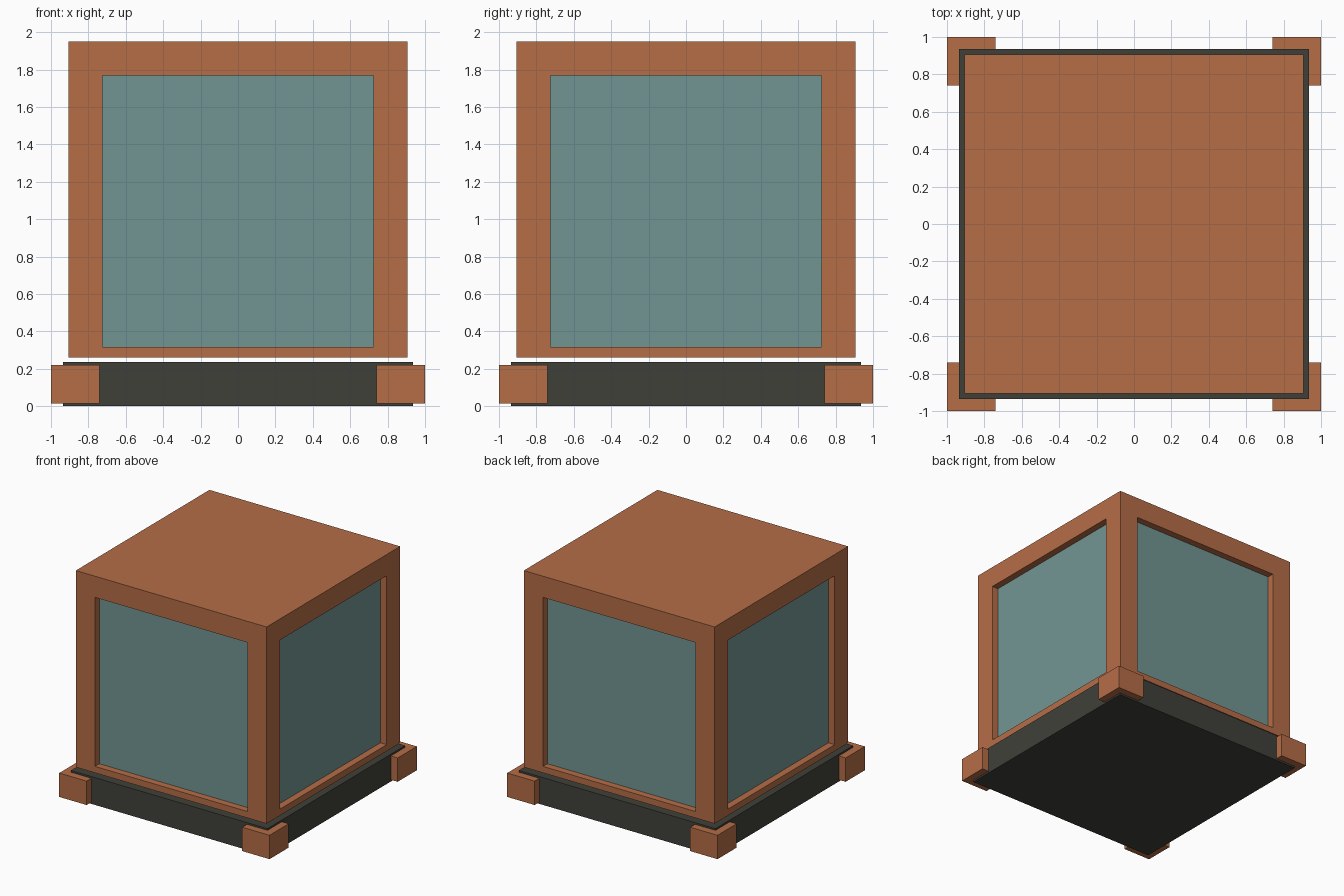
import bpy
import bmesh
from mathutils import Matrix, Vector

cube = bpy.data.objects.get("Cube")
if cube:
    bpy.data.objects.remove(cube, do_unlink=True)


def make_material(name, rgb):
    mat = bpy.data.materials.new(name)
    mat.use_nodes = True
    mat.diffuse_color = (*rgb, 1)
    mat.node_tree.nodes["Principled BSDF"].inputs["Base Color"].default_value = (*rgb, 1)
    return mat


COPPER = make_material("copper", (0.465, 0.153, 0.062))
GLASS = make_material("teal glass", (0.167, 0.302, 0.292))
DARK = make_material("dark grey", (0.051, 0.051, 0.042))


def box_mesh(low, high):
    low, high = Vector(low), Vector(high)
    bm = bmesh.new()
    bmesh.ops.create_cube(bm, size=1, matrix=Matrix.Translation((low + high) / 2)
                          @ Matrix.Diagonal((*(high - low), 1)))
    return bm


def make_object(name, bm, *materials):
    mesh = bpy.data.meshes.new(name)
    bm.to_mesh(mesh)
    bm.free()
    for mat in materials:
        mesh.materials.append(mat)
    obj = bpy.data.objects.new(name, mesh)
    bpy.context.collection.objects.link(obj)
    return obj


# Base slab
make_object("base", box_mesh((-0.935, -0.935, 0), (0.935, 0.935, 0.235)), DARK)

# Corner feet
for y, depth_name in ((-1, "front"), (1, "back")):
    for x, side_name in ((1, "left"), (-1, "right")):
        centre = Vector((x * 0.87, y * 0.87, 0.1175))
        half = Vector((0.13, 0.13, 0.1025))
        make_object(f"{depth_name}_{side_name}_foot",
                    box_mesh(centre - half, centre + half), COPPER)

# Housing with a recessed window in each side
bm = box_mesh((-0.907, -0.907, 0.133), (0.907, 0.907, 1.95))
bm.normal_update()
panes = [f for f in bm.faces if abs(f.normal.z) < 0.5]
for pane in panes:
    bmesh.ops.inset_individual(bm, faces=[pane], thickness=0.258)
    inward = pane.normal * -0.06
    extruded = bmesh.ops.extrude_discrete_faces(bm, faces=[pane])["faces"]
    bmesh.ops.translate(bm, vec=inward, verts=extruded[0].verts)
    extruded[0].material_index = 1

# Housing floor stops just above the base, leaving a shadow gap
for vert in bm.verts:
    if vert.co.z < 0.2:
        vert.co.z = 0.26
make_object("housing", bm, COPPER, GLASS)
